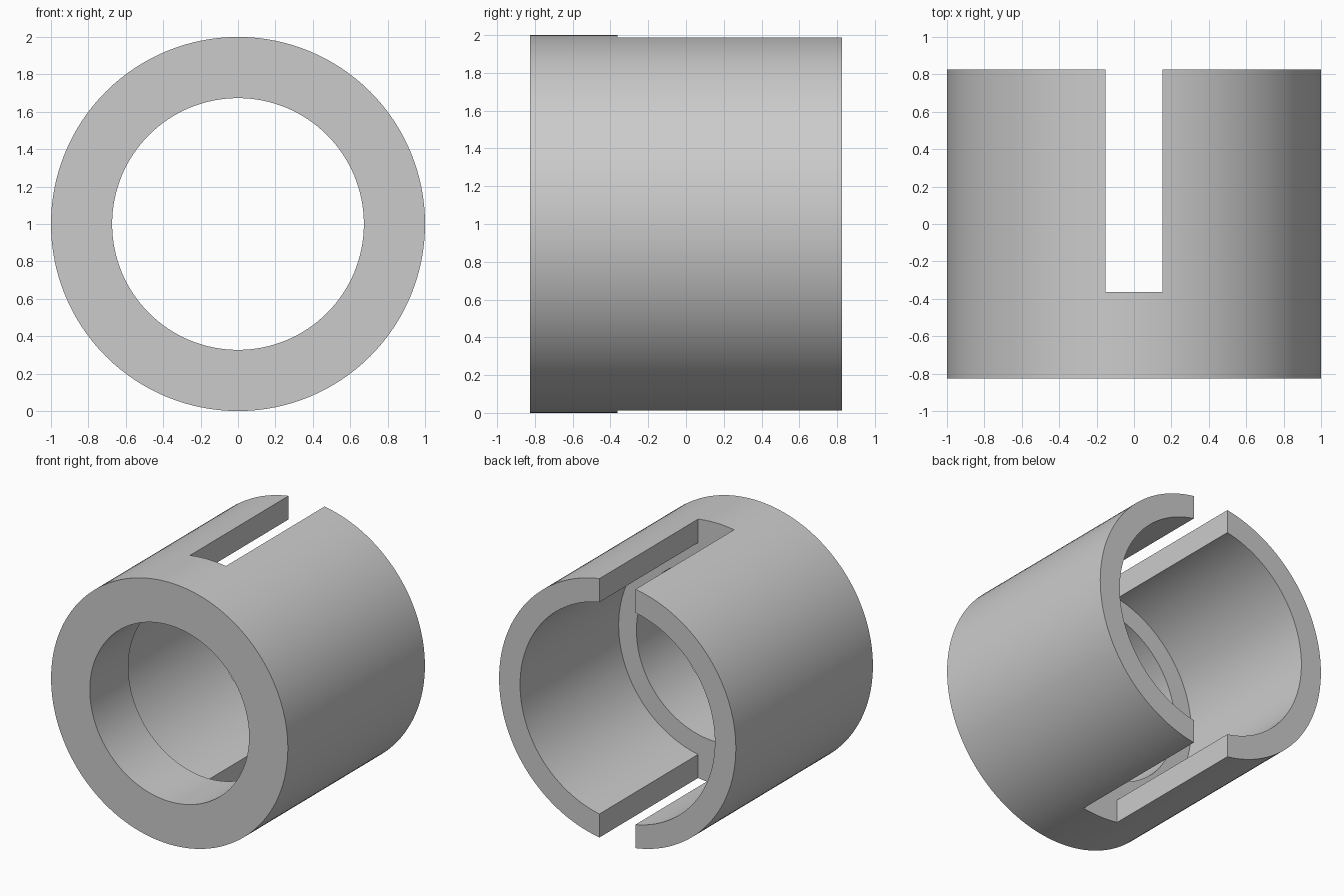
import bpy
import bmesh
from math import cos, sin, tau, radians

default = bpy.data.objects.get("Cube")
if default:
    bpy.data.objects.remove(default, do_unlink=True)

RADIUS, FRONT_BORE, REAR_BORE = 1.0, 0.673, 0.823
HALF_LENGTH, SHELF_Y, SLOT_HALF = 0.827, -0.363, 0.152
SEGMENTS = 128

grey = bpy.data.materials.new("plain grey")
grey.use_nodes = True
colour = (0.6, 0.6, 0.6, 1)
grey.diffuse_color = colour
grey.node_tree.nodes["Principled BSDF"].inputs["Base Color"].default_value = colour


def add_object(name, bm):
    bmesh.ops.recalc_face_normals(bm, faces=bm.faces)
    mesh = bpy.data.meshes.new(name)
    bm.to_mesh(mesh)
    bm.free()
    mesh.materials.append(grey)
    obj = bpy.data.objects.new(name, mesh)
    bpy.context.collection.objects.link(obj)
    return obj


# Sleeve: closed radius/length profile with a stepped bore, turned about y
profile = [(RADIUS, -HALF_LENGTH), (RADIUS, HALF_LENGTH),
           (REAR_BORE, HALF_LENGTH), (REAR_BORE, SHELF_Y),
           (FRONT_BORE, SHELF_Y), (FRONT_BORE, -HALF_LENGTH)]
bm = bmesh.new()
rings = []
for i in range(SEGMENTS):
    a = tau * i / SEGMENTS
    rings.append([bm.verts.new((r * cos(a), y, 1 + r * sin(a))) for r, y in profile])
for i, ring in enumerate(rings):
    following = rings[(i + 1) % SEGMENTS]
    for j in range(len(profile)):
        k = (j + 1) % len(profile)
        bm.faces.new((ring[j], ring[k], following[k], following[j]))
sleeve = add_object("slotted_sleeve", bm)

# Slot cutter: passes through top and bottom, open at the back
bm = bmesh.new()
bmesh.ops.create_cube(bm, size=1)
slot_end = HALF_LENGTH + 0.2
for v in bm.verts:
    v.co = (v.co.x * 2 * SLOT_HALF,
            slot_end if v.co.y > 0 else SHELF_Y,
            1 + v.co.z * 3)
cutter = add_object("slot_cutter", bm)
cutter.hide_render = True

# Cut the slots and keep the result as one mesh
cut = sleeve.modifiers.new("slots", "BOOLEAN")
cut.operation = "DIFFERENCE"
cut.solver = "EXACT"
cut.object = cutter
bpy.ops.object.select_all(action="DESELECT")
bpy.context.view_layer.objects.active = sleeve
sleeve.select_set(True)
bpy.ops.object.modifier_apply(modifier=cut.name)
bpy.data.objects.remove(cutter, do_unlink=True)
bpy.ops.object.shade_smooth_by_angle(angle=radians(30))
